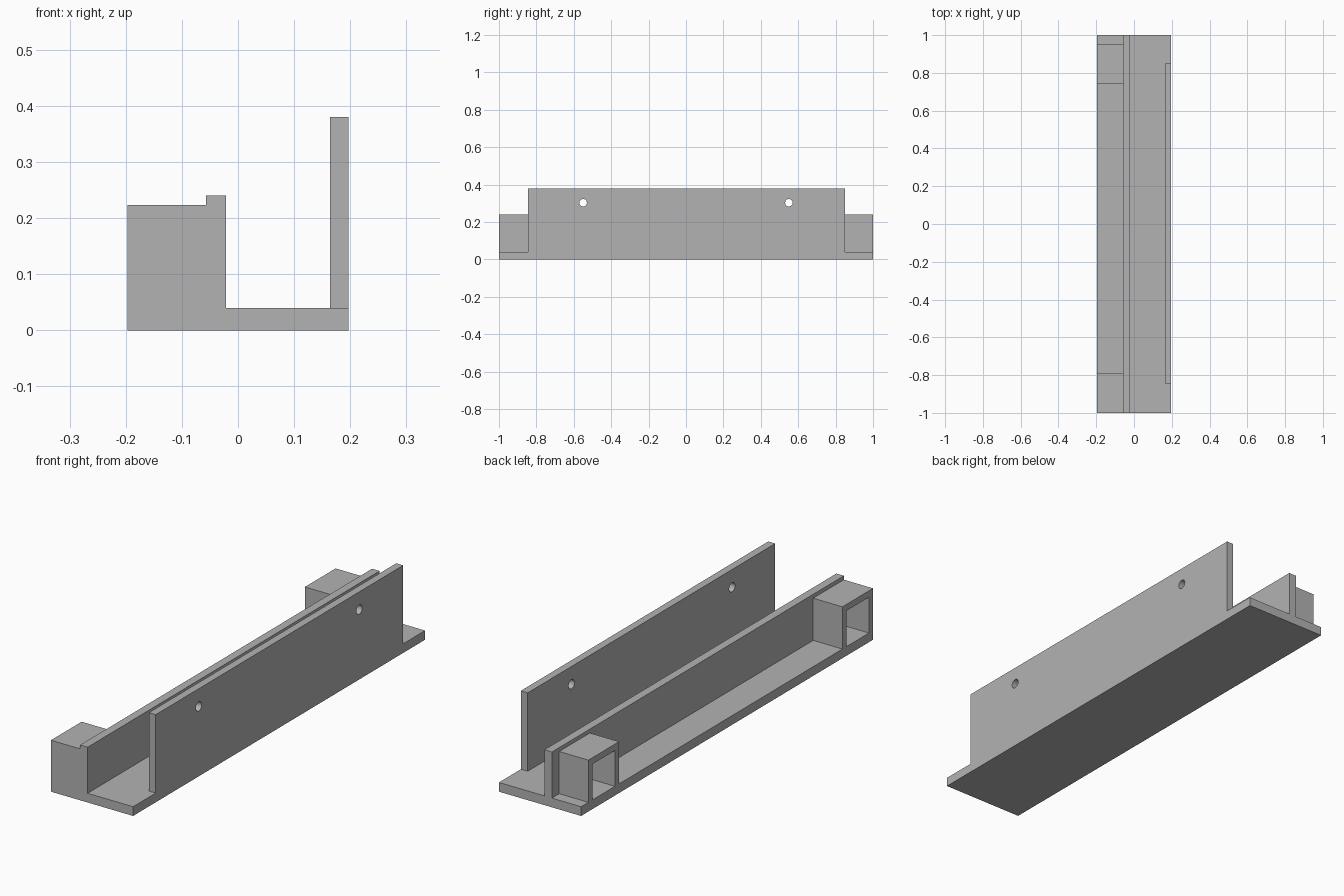
import bpy
import bmesh
from mathutils import Matrix, Vector

cube = bpy.data.objects.get("Cube")
if cube:
    bpy.data.objects.remove(cube, do_unlink=True)

grey = bpy.data.materials.new("plain grey")
grey.use_nodes = True
COLOUR = (0.45, 0.45, 0.45, 1)
grey.diffuse_color = COLOUR
grey.node_tree.nodes["Principled BSDF"].inputs["Base Color"].default_value = COLOUR


def finish(name, bm):
    bmesh.ops.recalc_face_normals(bm, faces=bm.faces)
    mesh = bpy.data.meshes.new(name)
    bm.to_mesh(mesh)
    bm.free()
    mesh.materials.append(grey)
    obj = bpy.data.objects.new(name, mesh)
    bpy.context.collection.objects.link(obj)
    return obj


def extrude_profile(name, points, axis, start, end):
    """Extrude a profile along axis; points give the other two coordinates in order."""
    bm = bmesh.new()
    verts = []
    for p in points:
        co = list(p)
        co.insert(axis, start)
        verts.append(bm.verts.new(co))
    face = bm.faces.new(verts)
    move = Vector((0, 0, 0))
    move[axis] = end - start
    out = bmesh.ops.extrude_face_region(bm, geom=[face])
    new = [g for g in out["geom"] if isinstance(g, bmesh.types.BMVert)]
    bmesh.ops.translate(bm, verts=new, vec=move)
    return finish(name, bm)


SIDE = 0.197       # half width of the base
FLOOR = 0.04       # top of the base
RAIL_OUT, RAIL_IN = -0.057, -0.021

# Base with the inner rail, one continuous section
extrude_profile("base_and_rail", [
    (-SIDE, 0), (SIDE, 0), (SIDE, FLOOR), (RAIL_IN, FLOOR),
    (RAIL_IN, 0.24), (RAIL_OUT, 0.24), (RAIL_OUT, FLOOR), (-SIDE, FLOOR)],
    1, -1, 1)

# Tall plate
plate = extrude_profile("tall_plate", [
    (-0.845, FLOOR), (0.85, FLOOR), (0.85, 0.38), (-0.845, 0.38)],
    0, 0.164, SIDE)

# Screw holes through the plate
bm = bmesh.new()
for y in (-0.55, 0.55):
    spot = Matrix.Translation((0.18, y, 0.303)) @ Matrix.Rotation(1.5708, 4, "Y")
    bmesh.ops.create_cone(bm, cap_ends=True, segments=32, radius1=0.02,
                          radius2=0.02, depth=0.1, matrix=spot)
cutter = finish("hole_cutter", bm)
cutter.hide_render = True
cutter.hide_set(True)
cut = plate.modifiers.new("screw_holes", "BOOLEAN")
cut.object = cutter
cut.solver = "EXACT"

# Open-fronted sockets: arch section standing on the base against the rail
TOP, WALL = 0.223, 0.028
for name, y0, y1 in (("front_socket", -1, -0.79), ("back_socket", 0.74, 0.95)):
    a, b, roof = y0 + WALL, y1 - WALL, TOP - WALL
    extrude_profile(name, [
        (y0, FLOOR), (a, FLOOR), (a, roof), (b, roof),
        (b, FLOOR), (y1, FLOOR), (y1, TOP), (y0, TOP)],
        0, -SIDE, RAIL_OUT)
